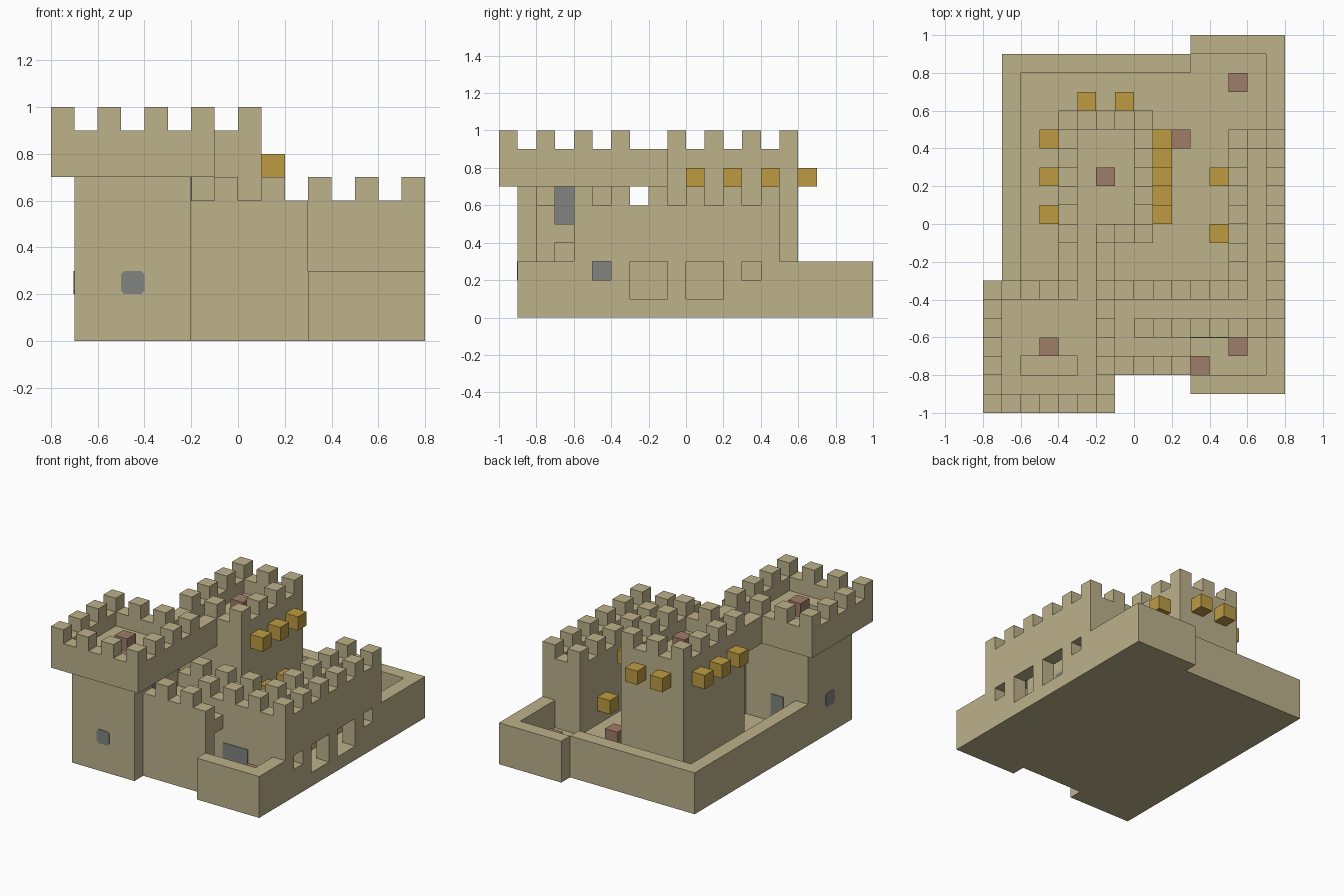
import bpy, bmesh
from mathutils import Vector

if "Cube" in bpy.data.objects:
    bpy.data.objects.remove(bpy.data.objects["Cube"])


def material(name, rgb):
    m = bpy.data.materials.new(name)
    m.use_nodes = True
    m.diffuse_color = (*rgb, 1)
    bsdf = next(n for n in m.node_tree.nodes if n.type == 'BSDF_PRINCIPLED')
    bsdf.inputs["Base Color"].default_value = (*rgb, 1)
    bsdf.inputs["Roughness"].default_value = 0.9
    return m


STONE = material("sandstone", (0.51, 0.445, 0.26))
GOLD = material("gold", (0.51, 0.33, 0.055))
RED = material("dull_red", (0.35, 0.205, 0.14))
GREY = material("iron_grey", (0.22, 0.23, 0.22))
U = 0.1  # one block


def boxes(name, spans, mat=STONE):
    """One object from cuboids given as x0, x1, y0, y1, z0, z1 in blocks."""
    bm = bmesh.new()
    for x0, x1, y0, y1, z0, z1 in spans:
        lo, hi = Vector((x0, y0, z0)) * U, Vector((x1, y1, z1)) * U
        for v in bmesh.ops.create_cube(bm, size=1)["verts"]:
            v.co = Vector([(a + b) / 2 + c * (b - a) for a, b, c in zip(lo, hi, v.co)])
    me = bpy.data.meshes.new(name)
    bm.to_mesh(me)
    bm.free()
    me.materials.append(mat)
    ob = bpy.data.objects.new(name, me)
    bpy.context.collection.objects.link(ob)
    return ob


def cube(x, y, z):
    return (x, x + 1, y, y + 1, z, z + 1)


def ring(x0, x1, y0, y1, z0, z1):
    """Four walls, one block thick, around a rectangle."""
    return [(x0, x1, y0, y0 + 1, z0, z1), (x0, x1, y1 - 1, y1, z0, z1),
            (x0, x0 + 1, y0 + 1, y1 - 1, z0, z1), (x1 - 1, x1, y0 + 1, y1 - 1, z0, z1)]


def merlon_ring(x0, x1, y0, y1, z):
    """Every second block around the edge of a rectangle."""
    return [cube(x, y, z) for x in range(x0, x1) for y in range(y0, y1)
            if (x in (x0, x1 - 1) or y in (y0, y1 - 1))
            and (x - x0) % 2 == 0 and (y - y1 + 1) % 2 == 0]


# ground slab and low outer wall
boxes("courtyard_floor", [(-7, 8, -8, 9, 0, 1), (3, 8, 9, 10, 0, 1), (3, 8, -9, -8, 0, 1)])
boxes("low_wall", [
    (-7, -6, -4, 9, 1, 3), (-6, 3, 8, 9, 1, 3),
    (3, 8, 9, 10, 0.98, 3), (3, 8, -9, -8, 0.98, 3)])

# right outer wall: piers between the openings, with sills under small ones
openings = [(-5, -4, 2), (-3, -1, 1), (0, 2, 1), (3, 4, 2)]
piers, start = [], -8
for a, b, sill in openings:
    piers.append((7, 8, start, a, 1, 3))
    if sill > 1:
        piers.append((7, 8, a, b, 1, sill))
    start = b
piers.append((7, 8, start, 9, 1, 3))
boxes("right_wall_piers", piers)

# raised curtain wall around the covered passage
boxes("curtain_wall", [
    (7, 8, -6, 5, 3, 6),
    (5, 6, -4, 5, 1, 6),
    (6, 7, 4, 5, 1, 6),
    (0, 7, -6, -5, 3, 6), (5, 7, -6, -5, 1, 3), (0, 5, -6, -5, 1, 3),
    (-2, 0, -6, -5, 1, 5),
    (-2, 5, -4, -3, 1, 6)])
boxes("wall_walk", [(6, 7, -5, 4, 4, 5), (-2, 6, -5, -4, 4, 5), (-2, 3, -7, -6, 4, 5)])
boxes("front_wall", [(-2, 3, -8, -7, 1, 6)])

# merlons along the curtain wall
merlons = [cube(7, y, 6) for y in range(-6, 5, 2)]
merlons += [cube(5, y, 6) for y in range(-4, 5, 2)]
merlons += [cube(x, -6, 6) for x in range(1, 7, 2)]
merlons += [cube(x, -4, 6) for x in range(-1, 5, 2)]
merlons += [cube(x, -8, 6) for x in (-1, 1)]
boxes("curtain_merlons", merlons)

# corner tower with overhanging head and a stair pit in the roof
boxes("tower_shaft", [(-7, -2, -9, -4, 0, 7)])
boxes("tower_roof", [(-8, -1, -10, -8, 7, 8), (-8, -1, -7, -3, 7, 8),
                     (-8, -6, -8, -7, 7, 8), (-3, -1, -8, -7, 7, 8)])
parapet = [s for s in ring(-8, -1, -10, -3, 8, 9) if s[:4] != (-8, -1, -4, -3)]
boxes("tower_parapet", parapet + [(-8, -3, -4, -3, 8, 9), (-2, -1, -4, -3, 8, 9)])
boxes("tower_merlons", merlon_ring(-8, -1, -10, -3, 9))

# keep
boxes("keep_body", [(-4, 1, -1, 6, 1, 8)])
boxes("keep_parapet", [s for s in ring(-4, 1, -1, 6, 8, 9) if s[2] != -1]
      + [(-4, -3, -1, 0, 8, 9), (-2, 1, -1, 0, 8, 9)])
boxes("keep_merlons", merlon_ring(-4, 1, -1, 6, 9))

# bridge between tower and keep
boxes("bridge", [(-4, -1, -3, -1, 7, 8), (-4, -3, -3, -1, 8, 9), (-2, -1, -3, -1, 8, 9)])

# projecting gold blocks
boxes("keep_side_boxes", [cube(x, y, 7) for x in (-5, 1) for y in (0, 2, 4)], GOLD)
boxes("keep_back_boxes", [cube(x, 6, 7) for x in (-3, -1)], GOLD)
boxes("keep_lower_boxes", [cube(1, y, 3) for y in (1, 3)], GOLD)
boxes("inner_wall_boxes", [cube(4, y, 2) for y in (-1, 2)], GOLD)

# red blocks standing on floors and roofs
boxes("floor_markers", [cube(x, y, 1) for x, y in ((5, -7), (3, -8), (2, 4), (5, 7))], RED)
boxes("roof_markers", [cube(-5, -7, 8), cube(-2, 2, 8)], RED)

# iron doors as thin plates
T = 0.04
boxes("iron_doors", [
    (-2, -2 + T, -7, -6, 5, 7),
    (-2, -2 + T, -5, -4, 1, 3),
    (-5, -4, -4, -4 + T, 1, 3),
    (3, 5, -6 - T, -6, 1, 3),
    (6, 6 + T, -1, 0, 2, 3), (6, 6 + T, 2, 3, 2, 3)], GREY)


# round-cornered tower windows
def window(name, span, axis):
    ob = boxes(name, [span], GREY)
    bm = bmesh.new()
    bm.from_mesh(ob.data)
    edges = [e for e in bm.edges if abs((e.verts[0].co - e.verts[1].co)[axis]) > 0.001
             and (e.verts[0].co - e.verts[1].co).length < 0.01]
    bmesh.ops.bevel(bm, geom=edges, offset=0.015, segments=1, affect='EDGES')
    bm.to_mesh(ob.data)
    bm.free()


window("front_window", (-5, -4, -9 - T, -9, 2, 3), 1)
window("side_window", (-7 - T, -7, -7, -6, 2, 3), 0)
